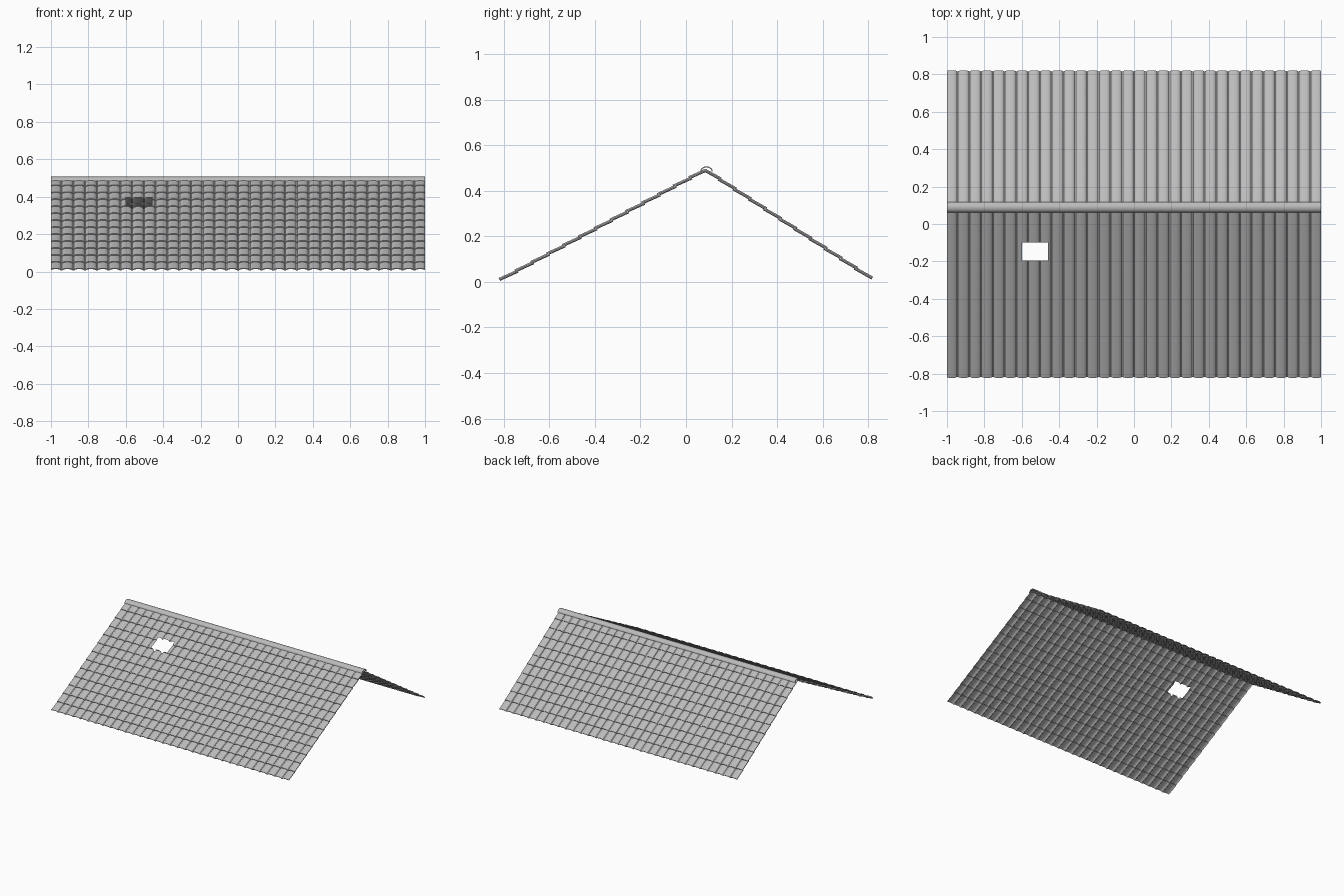
import bpy, bmesh, math
from mathutils import Vector

if "Cube" in bpy.data.objects:
    bpy.data.objects.remove(bpy.data.objects["Cube"])

grey = bpy.data.materials.new("grey tile")
grey.diffuse_color = (0.5, 0.5, 0.5, 1)
grey.use_nodes = True
grey.node_tree.nodes["Principled BSDF"].inputs["Base Color"].default_value = grey.diffuse_color

COLS, VALLEY = 32, 0.012
CROWN = (2 - (COLS - 1) * VALLEY) / COLS
PITCH = CROWN + VALLEY
APEX = Vector((0, 0.085, 0.492))


def finish(bm, name, smooth=35):
    me = bpy.data.meshes.new(name)
    bm.to_mesh(me)
    bm.free()
    me.materials.append(grey)
    ob = bpy.data.objects.new(name, me)
    bpy.context.collection.objects.link(ob)
    bpy.ops.object.select_all(action='DESELECT')
    ob.select_set(True)
    bpy.context.view_layer.objects.active = ob
    bpy.ops.object.shade_smooth_by_angle(angle=math.radians(smooth))
    return ob


def tile_profile():
    """Shallow arched crowns separated by narrow valleys: (x, height)."""
    pts = []
    for c in range(COLS):
        x0 = -1 + c * PITCH
        for t, h in ((0, 0.003), (0.1, 0.0068), (0.3, 0.009),
                     (0.7, 0.009), (0.9, 0.0068), (1, 0.003)):
            pts.append((x0 + t * CROWN, h))
        if c < COLS - 1:
            pts += [(x0 + CROWN + 0.003, 0), (x0 + PITCH - 0.003, 0)]
    return pts


def roof_slope(name, eave, rows, hole=None):
    """Overlapping tile courses, each tilted so its lower lip stands proud."""
    bm = bmesh.new()
    run = APEX - eave
    step = run / rows
    n = Vector((0, -run.z, run.y)) if run.y > 0 else Vector((0, run.z, -run.y))
    n.normalize()
    thick = 0.005
    for r in range(rows):
        low = eave + step * r
        high = eave + step * min(r + 1.12, rows)
        rings = []
        for base, lift in ((low, 0.005), (high, -0.001),
                           (high, -0.001 - thick), (low, 0.005 - thick)):
            rings.append([bm.verts.new(base + n * (h + lift - 0.004) + Vector((x, 0, 0)))
                          for x, h in tile_profile()])
        for k in range(4):
            a, b = rings[k], rings[(k + 1) % 4]
            for i in range(len(a) - 1):
                bm.faces.new((a[i], a[i + 1], b[i + 1], b[i]))
        for i in (0, -1):
            bm.faces.new([ring[i] for ring in rings])
    bmesh.ops.recalc_face_normals(bm, faces=bm.faces)
    # rectangular opening cut straight down through the tiles
    if hole:
        x0, x1, y0, y1 = hole
        for co, no in (((x0, 0, 0), (1, 0, 0)), ((x1, 0, 0), (1, 0, 0)),
                       ((0, y0, 0), (0, 1, 0)), ((0, y1, 0), (0, 1, 0))):
            bmesh.ops.bisect_plane(bm, geom=bm.verts[:] + bm.edges[:] + bm.faces[:],
                                   plane_co=co, plane_no=no)
        inside = [f for f in bm.faces
                  if x0 < f.calc_center_median().x < x1
                  and y0 < f.calc_center_median().y < y1]
        bmesh.ops.delete(bm, geom=inside, context='FACES')
    return finish(bm, name)


# Long front slope with the opening, shorter back slope
roof_slope("front_roof_slope", Vector((0, -0.818, 0.008)), 13, (-0.6, -0.46, -0.195, -0.1))
roof_slope("back_roof_slope", Vector((0, 0.816, 0.014)), 11)

# Rounded ridge cap along the top
bm = bmesh.new()
section = []
for r, h in ((0.0275, 0.022), (0.0225, 0.017)):
    arc = [(r * math.cos(math.pi * i / 10), h * math.sin(math.pi * i / 10)) for i in range(11)]
    section += arc if r > 0.025 else arc[::-1]
ends = [[bm.verts.new((x, 0.09 + y, 0.485 + z)) for y, z in section] for x in (-1, 1)]
m = len(section)
for i in range(m):
    j = (i + 1) % m
    bm.faces.new((ends[0][i], ends[0][j], ends[1][j], ends[1][i]))
for e in ends:
    for i in range(10):
        bm.faces.new((e[i], e[i + 1], e[m - 2 - i], e[m - 1 - i]))
bmesh.ops.recalc_face_normals(bm, faces=bm.faces)
finish(bm, "ridge_cap")
